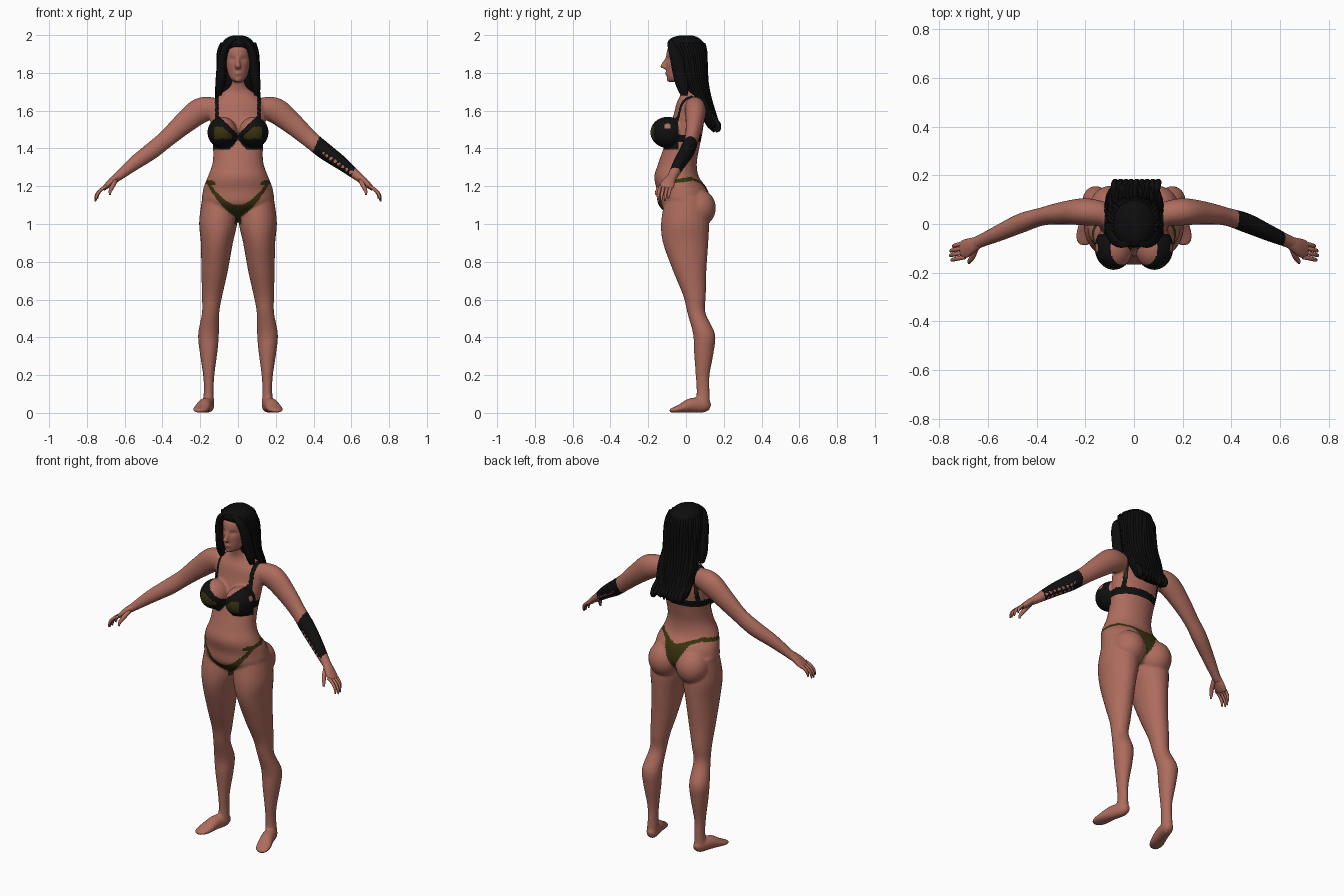
import bpy, bmesh, math, random
from mathutils import Vector, Matrix

cube = bpy.data.objects.get("Cube")
if cube:
    bpy.data.objects.remove(cube, do_unlink=True)
random.seed(4)


def material(name, rgb):
    m = bpy.data.materials.new(name)
    m.use_nodes = True
    m.diffuse_color = (*rgb, 1)
    node = m.node_tree.nodes["Principled BSDF"]
    node.inputs["Base Color"].default_value = (*rgb, 1)
    node.inputs["Roughness"].default_value = 0.7
    return m


SKIN = material("skin", (0.42, 0.15, 0.11))
BLACK = material("black fabric", (0.005, 0.005, 0.005))
OLIVE = material("olive fabric", (0.04, 0.033, 0.005))
HAIR = material("black hair", (0.004, 0.004, 0.004))


def smooth_path(rows, steps=5):
    """Catmull-Rom interpolation of (x, y, z, radius_a, radius_b) stations."""
    out = []
    for i in range(len(rows) - 1):
        p = [rows[max(0, min(len(rows) - 1, i + k))] for k in (-1, 0, 1, 2)]
        for s in range(steps):
            t = s / steps
            out.append([0.5 * (2 * b + (c - a) * t + (2 * a - 5 * b + 4 * c - d) * t * t
                               + (3 * b - a - 3 * c + d) * t ** 3) for a, b, c, d in zip(*p)])
    return out + [list(rows[-1])]


def loft(bm, rows, side=(1, 0, 0), segs=24, flat=False, mirror=False):
    """Skin elliptical rings along a path; flat keeps every ring horizontal."""
    if mirror:
        loft(bm, [(-r[0], *r[1:]) for r in rows], side, segs, flat)
    rows = smooth_path(rows)
    pts = [Vector(r[:3]) for r in rows]
    rings = []
    for i, r in enumerate(rows):
        t = (pts[min(i + 1, len(pts) - 1)] - pts[max(i - 1, 0)]).normalized()
        if flat:
            t = Vector((0, 0, 1))
        u = Vector(side)
        u = (u - t * u.dot(t)).normalized()
        v = t.cross(u)
        ring = []
        for k in range(segs):
            a = math.tau * k / segs
            ring.append(bm.verts.new(pts[i] + u * r[3] * math.cos(a) + v * r[4] * math.sin(a)))
        rings.append(ring)
    for a, b in zip(rings, rings[1:]):
        for k in range(segs):
            n = (k + 1) % segs
            bm.faces.new((a[k], a[n], b[n], b[k]))
    bm.faces.new(rings[0][::-1])
    bm.faces.new(rings[-1])


def ball(bm, centre, radii, mirror=False):
    for s in ((1, -1) if mirror else (1,)):
        m = Matrix.Translation((centre[0] * s, *centre[1:])) @ Matrix.Diagonal((*radii, 1))
        bmesh.ops.create_uvsphere(bm, u_segments=32, v_segments=20, radius=1, matrix=m)


def finish(bm, name, *mats):
    bmesh.ops.recalc_face_normals(bm, faces=bm.faces[:])
    me = bpy.data.meshes.new(name)
    bm.to_mesh(me)
    bm.free()
    for m in mats:
        me.materials.append(m)
    me.shade_smooth()
    ob = bpy.data.objects.new(name, me)
    bpy.context.scene.collection.objects.link(ob)
    return ob


# Body: overlapping volumes fused into one skin
bm = bmesh.new()
loft(bm, [(0, 0, 1.03, .06, .07), (0, -.01, 1.1, .18, .135), (0, -.02, 1.18, .185, .135),
          (0, -.05, 1.25, .16, .118), (0, -.045, 1.32, .135, .102), (0, -.025, 1.4, .132, .095),
          (0, 0, 1.5, .142, .09), (0, .015, 1.58, .15, .08), (0, .025, 1.64, .14, .075),
          (0, .03, 1.69, .09, .058), (0, .02, 1.73, .052, .05), (0, 0, 1.81, .046, .046)],
     segs=48, flat=True)
# Legs
loft(bm, [(.1, 0, 1.14, .09, .11), (.105, -.005, 1.01, .101, .127), (.112, -.002, .9, .085, .12),
          (.124, .02, .75, .07, .088), (.137, .045, .62, .054, .06), (.145, .055, .53, .046, .048),
          (.156, .095, .42, .055, .058), (.156, .095, .33, .048, .053), (.155, .088, .2, .03, .037),
          (.155, .09, .12, .026, .034), (.157, .09, .05, .03, .036), (.157, .09, .015, .024, .03)],
     flat=True, mirror=True)
# Feet
loft(bm, [(.153, .128, .03, .016, .018), (.156, .1, .038, .031, .036), (.175, .03, .04, .037, .039),
          (.193, -.03, .023, .042, .023), (.204, -.065, .015, .036, .014),
          (.208, -.087, .011, .018, .009)], mirror=True)
# Arms
loft(bm, [(.12, .04, 1.615, .05, .055), (.2, .05, 1.6, .056, .068), (.29, .045, 1.53, .047, .058),
          (.38, .03, 1.45, .037, .047), (.46, .005, 1.385, .04, .045), (.55, -.035, 1.32, .034, .037),
          (.63, -.07, 1.255, .027, .025), (.665, -.085, 1.228, .028, .02)],
     side=(0, 1, 0), mirror=True)
ball(bm, (.083, -.097, 1.485), (.079, .092, .083), True)
ball(bm, (.092, .065, 1.085), (.092, .093, .1), True)
# Head with nose, lips and chin
loft(bm, [(0, -.062, 1.752, .02, .025), (0, -.045, 1.77, .042, .055), (0, -.027, 1.81, .057, .077),
          (0, -.015, 1.87, .066, .09), (0, -.01, 1.93, .062, .087), (0, 0, 1.975, .035, .05)],
     segs=32, flat=True)
loft(bm, [(0, -.098, 1.885, .008, .01), (0, -.112, 1.855, .01, .014), (0, -.12, 1.832, .015, .017),
          (0, -.105, 1.82, .012, .01)], flat=True)
ball(bm, (0, -.098, 1.797), (.021, .014, .009))
ball(bm, (0, -.088, 1.764), (.018, .016, .013))
raw = finish(bm, "body_volumes")
remesh = raw.modifiers.new("fuse", 'REMESH')
remesh.mode = 'VOXEL'
remesh.voxel_size = 0.0065
soften = raw.modifiers.new("soften", 'SMOOTH')
soften.factor, soften.iterations = 0.5, 7
deps = bpy.context.evaluated_depsgraph_get()
skin_mesh = bpy.data.meshes.new_from_object(raw.evaluated_get(deps))
bpy.data.objects.remove(raw, do_unlink=True)
skin_mesh.name = "body"
body = bpy.data.objects.new("body", skin_mesh)
bpy.context.scene.collection.objects.link(body)
skin_mesh.materials.clear()
for m in (SKIN, BLACK, OLIVE):
    skin_mesh.materials.append(m)
skin_mesh.shade_smooth()

# Eye sockets
for v in skin_mesh.vertices:
    if v.co.y < -.05 and v.co.z > 1.8:
        d = math.hypot((abs(v.co.x) - .03) / .02, (v.co.z - 1.873) / .013)
        v.co.y += .008 * math.exp(-d * d)


def clothing(p):
    """Material slot at a body point: skin, black or olive."""
    x, y, z = p
    t = abs(x)
    # Forearm sleeve with a worn lower edge
    if x > .3:
        worn = x > .45 and z < 1.69 - .675 * x and math.sin(150 * x) * math.sin(170 * z + 90 * y) > .25
        return 1 if -.226 < x - .45 * z < .037 and not worn else 0
    # Bra cups, band and straps
    if 1.39 < z < 1.6 and y < -.04 and t < .18:
        low = 1.395 + 1.1 * max(0, .045 - t)
        if low < z < min(1.475 + .95 * t, 1.6 - 2.5 * max(0, t - .12)):
            patch = .03 < t < .125 and 1.45 < z < min(1.44 + .9 * t, 1.515)
            return 2 if patch else 1
    if y >= -.04 and t < .165 and 1.435 < z < 1.475:
        return 1
    if abs(t - .112) < .010 and 1.46 < z < 1.73:
        return 2 if y > .06 and abs(t - .112) < .006 else 1
    # Briefs: front panel, side cords, back panel
    if 1.0 < z < 1.3 and t < .22:
        if y < -.04:
            if t < .165 and 1.03 + .45 * t + 4 * t * t < z < 1.10 + .1 * t + 4.5 * t * t:
                return 2
        if y > .03 and t < .15:
            top = min(1.205 + .35 * t, 1.255)
            return 2 if min(1.06 + 1.9 * t, top - .02) < z < top else 0
        if t > .12 and abs(z - 1.235 - .15 * y) < .011:
            return 2
        if z < 1.06 and t < .018:
            return 2
    return 0


for f in skin_mesh.polygons:
    f.material_index = clothing(f.center)

# Hands
for s, label in ((1, "left"), (-1, "right")):
    bm = bmesh.new()

    def part(rows, segs):
        loft(bm, [(s * r[0], *r[1:]) for r in rows], (0, 1, 0), segs)

    part([(.625, -.068, 1.258, .022, .019), (.66, -.085, 1.234, .03, .019),
          (.69, -.1, 1.206, .038, .016), (.71, -.108, 1.188, .034, .011)], 20)
    for k, reach in enumerate((.9, 1, .97, .8)):
        y = -.136 + .019 * k
        part([(.695, y, 1.2, .009, .009), (.695 + .035 * reach, y - .006, 1.2 - .022 * reach, .009, .009),
              (.695 + .056 * reach, y - .011, 1.2 - .05 * reach, .008, .008),
              (.695 + .061 * reach, y - .014, 1.2 - .08 * reach, .004, .004)], 10)
    part([(.65, -.1, 1.23, .013, .013), (.664, -.135, 1.2, .012, .012),
          (.676, -.153, 1.175, .009, .009), (.678, -.16, 1.155, .005, .005)], 10)
    finish(bm, label + "_hand", SKIN)

# Hair: main mass, face-framing locks and loose strands
mass = [(0, 0, 1.998, .025, .035), (0, -.005, 1.985, .06, .072), (0, 0, 1.955, .086, .098),
        (0, .018, 1.91, .1, .09), (0, .03, 1.85, .104, .08), (0, .045, 1.75, .108, .07),
        (0, .075, 1.67, .112, .055), (0, .105, 1.6, .106, .045), (0, .132, 1.54, .095, .036),
        (0, .145, 1.505, .07, .025)]
bm = bmesh.new()
loft(bm, mass, segs=40, flat=True)
finish(bm, "hair_mass", HAIR)
bm = bmesh.new()
loft(bm, [(.015, -.07, 1.978, .02, .02), (.055, -.072, 1.95, .022, .026), (.082, -.05, 1.88, .024, .035),
          (.088, -.035, 1.8, .026, .036), (.096, -.02, 1.73, .024, .032), (.1, -.01, 1.68, .012, .018)],
     flat=True, mirror=True)
finish(bm, "hair_front_locks", HAIR)
bm = bmesh.new()
for k in range(24):
    a = math.radians(-15 + 210 * k / 23)
    wave = random.uniform(0, 6)
    rows = []
    for i, (x, y, z, ra, rb) in enumerate(mass[2:]):
        w = .004 * math.sin(wave + i * 1.4)
        thick = .012 if i < 7 else .006
        rows.append(((ra - .004) * math.cos(a) + w, y + (rb - .004) * math.sin(a),
                     z + (random.uniform(-.02, .012) if i > 5 else 0), thick, thick * .8))
    loft(bm, rows, segs=8)
# Curled ends
for k in range(9):
    x = -.085 + .022 * k
    loft(bm, [(x, .13, 1.58, .014, .014), (x + .006, .165, 1.535, .015, .015),
              (x + .008, .17, 1.51 + random.uniform(-.01, .012), .014, .014),
              (x, .145, 1.505, .008, .008)], segs=10)
finish(bm, "hair_strands", HAIR)
